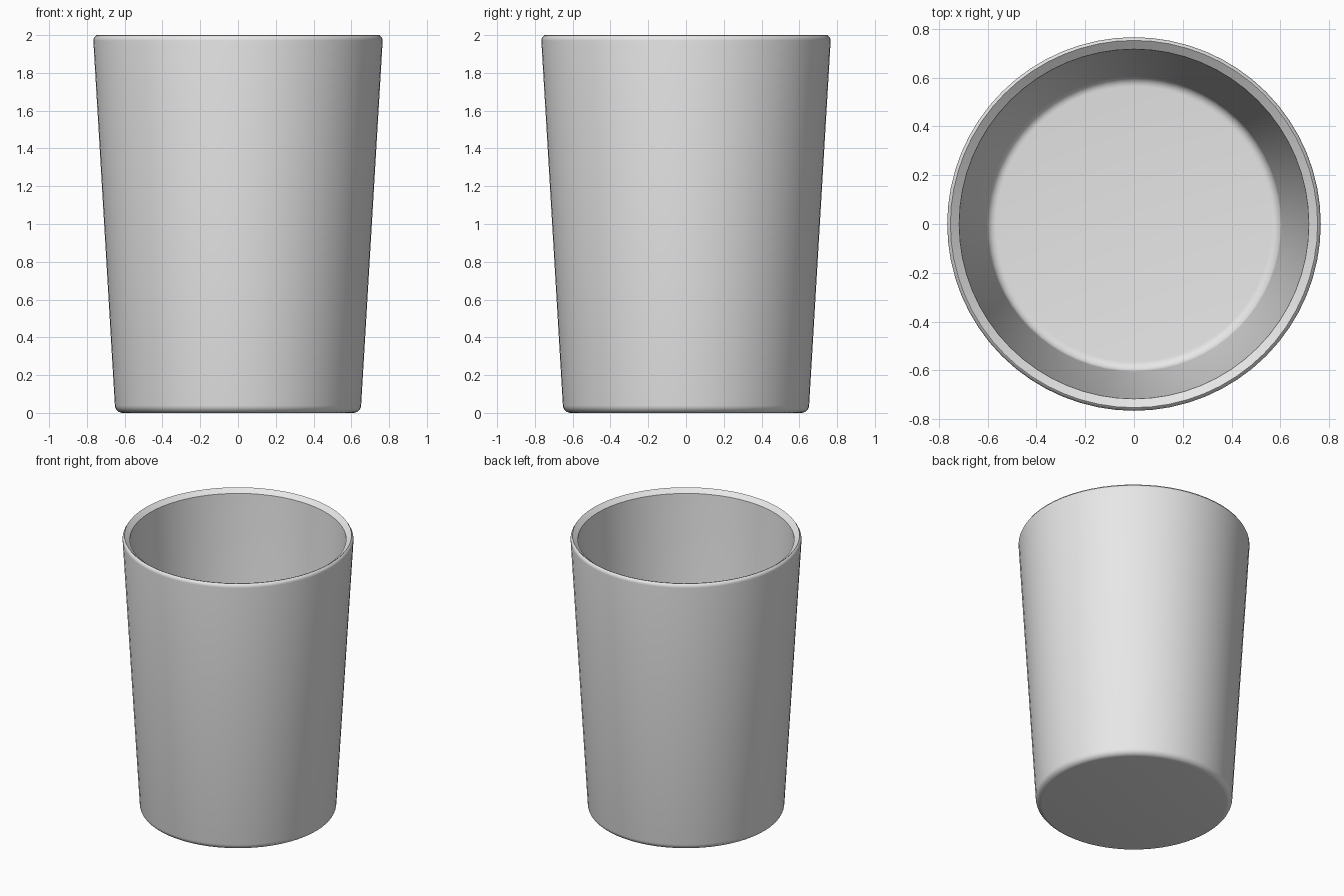
import bpy
import bmesh
import math

if "Cube" in bpy.data.objects:
    bpy.data.objects.remove(bpy.data.objects["Cube"])

SEGMENTS = 64


def arc(cx, cz, r, start, end, steps):
    """Points of a rounded corner in the (radius, height) plane."""
    angles = [math.radians(start + (end - start) * i / steps) for i in range(steps + 1)]
    return [(cx + r * math.cos(a), cz + r * math.sin(a)) for a in angles]


# Cup profile: base centre, outer wall, rim, inner wall, floor centre
profile = [(0, 0)]
profile += arc(0.61, 0.042, 0.042, -90, -3, 6)      # rounded foot
profile += arc(0.738, 1.972, 0.028, -3, 62, 4)      # soft outer lip
profile += [(0.753, 2.0), (0.717, 1.972)]           # rim sloping inward
profile += arc(0.565, 0.09, 0.04, -3, -90, 6)       # inner floor fillet
profile += [(0, 0.05)]

# Spin the profile into a closed shell
bm = bmesh.new()
points = [bm.verts.new((r, 0, z)) for r, z in profile]
edges = [bm.edges.new(pair) for pair in zip(points, points[1:])]
bmesh.ops.spin(bm, geom=points + edges, cent=(0, 0, 0), axis=(0, 0, 1),
               angle=math.tau, steps=SEGMENTS, use_duplicate=False)
bmesh.ops.remove_doubles(bm, verts=bm.verts[:], dist=0.0005)
bmesh.ops.recalc_face_normals(bm, faces=bm.faces[:])

mesh = bpy.data.meshes.new("cup")
bm.to_mesh(mesh)
bm.free()
cup = bpy.data.objects.new("cup", mesh)
bpy.context.collection.objects.link(cup)

# Plain grey finish
grey = bpy.data.materials.new("light grey")
grey.diffuse_color = (0.8, 0.8, 0.8, 1)
grey.use_nodes = True
grey.node_tree.nodes["Principled BSDF"].inputs["Base Color"].default_value = grey.diffuse_color
mesh.materials.append(grey)

# Smooth shading with a crisp rim
bpy.context.view_layer.objects.active = cup
cup.select_set(True)
bpy.ops.object.shade_smooth_by_angle(angle=math.radians(30))
